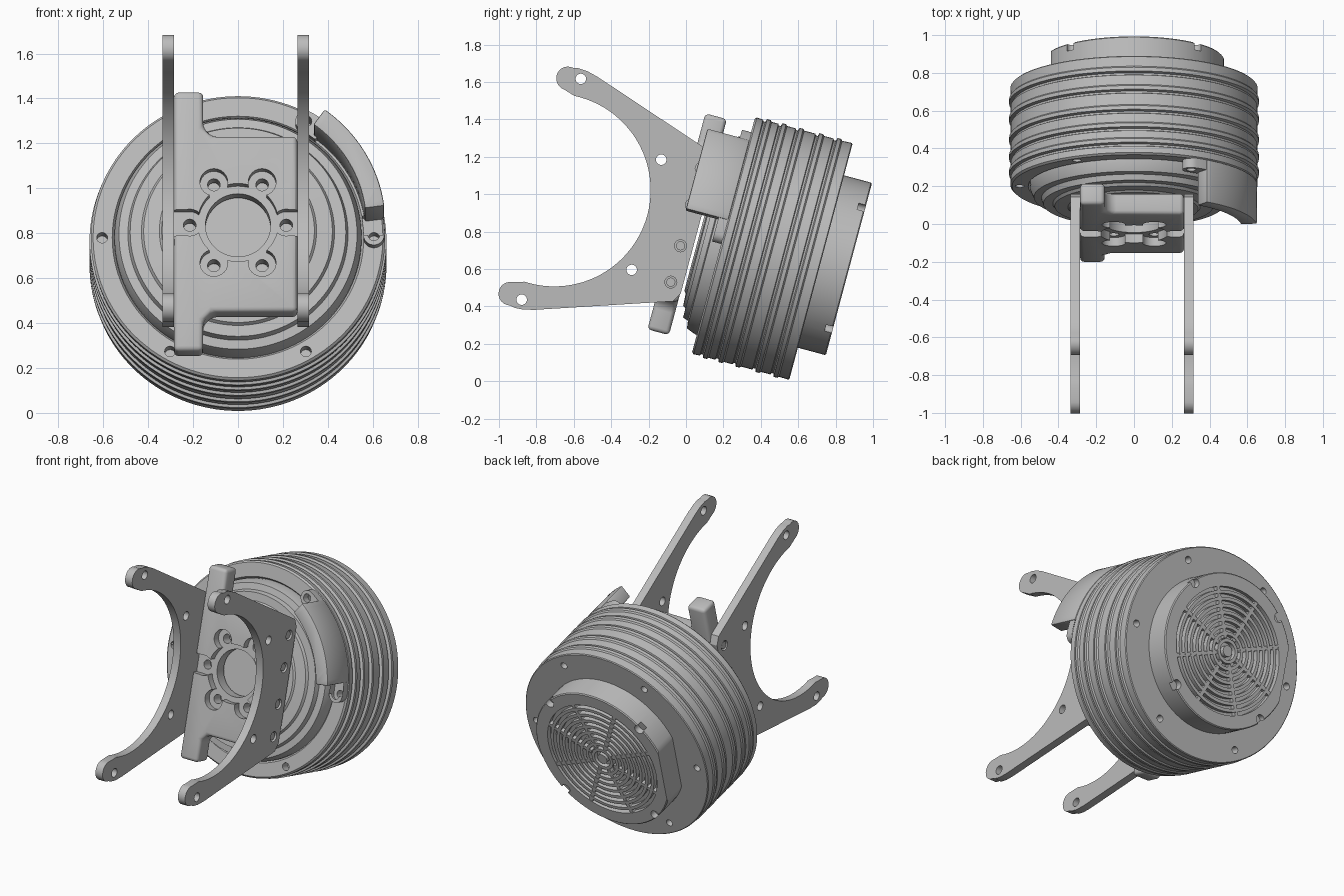
import bpy, bmesh
from math import sin, cos, pi, radians
from mathutils import Matrix, Vector

if "Cube" in bpy.data.objects:
    bpy.data.objects.remove(bpy.data.objects["Cube"])

# Everything is built around a drum axis along y, then tilted into place
PLACE = Matrix.Translation((0, 0.2, 0.78)) @ Matrix.Rotation(radians(-15), 4, 'X')

grey = bpy.data.materials.new("metal_grey")
grey.use_nodes = True
GREY = (0.5, 0.5, 0.5, 1)
grey.diffuse_color = GREY
grey.node_tree.nodes["Principled BSDF"].inputs["Base Color"].default_value = GREY


def finish_mesh(name, bm):
    bmesh.ops.recalc_face_normals(bm, faces=bm.faces)
    mesh = bpy.data.meshes.new(name)
    bm.to_mesh(mesh)
    bm.free()
    mesh.materials.append(grey)
    obj = bpy.data.objects.new(name, mesh)
    bpy.context.collection.objects.link(obj)
    return obj


def lathe(name, profile, steps=96):
    """Turn (radius, y) points around the y axis."""
    bm = bmesh.new()
    verts = [bm.verts.new((r, y, 0)) for r, y in profile]
    edges = [bm.edges.new(pair) for pair in zip(verts, verts[1:])]
    bmesh.ops.spin(bm, geom=verts + edges, cent=(0, 0, 0), axis=(0, 1, 0),
                   angle=2 * pi, steps=steps)
    bmesh.ops.remove_doubles(bm, verts=bm.verts, dist=0.0002)
    return finish_mesh(name, bm)


def prism(name, points, low, high, along='Y'):
    """Extrude an outline: (x, z) points along y, or (y, z) points along x."""
    bm = bmesh.new()
    put = (lambda a, b: (a, low, b)) if along == 'Y' else (lambda a, b: (low, a, b))
    face = bm.faces.new([bm.verts.new(put(a, b)) for a, b in points])
    out = bmesh.ops.extrude_face_region(bm, geom=[face])
    move = Vector((0, high - low, 0)) if along == 'Y' else Vector((high - low, 0, 0))
    bmesh.ops.translate(bm, vec=move,
                        verts=[v for v in out["geom"] if isinstance(v, bmesh.types.BMVert)])
    return finish_mesh(name, bm)


def arc(ca, cb, r, start, end, n=16):
    angles = [radians(start + (end - start) * i / n) for i in range(n + 1)]
    return [(ca + r * cos(t), cb + r * sin(t)) for t in angles]


def disc(a, b, r, low, high, along='Y', name="disc", n=24):
    return prism(name, arc(a, b, r, 0, 360 - 360 / n, n - 1), low, high, along)


def rect(a0, a1, b0, b1):
    return [(a0, b0), (a1, b0), (a1, b1), (a0, b1)]


def sector(r0, r1, start, end):
    return arc(0, 0, r1, start, end) + arc(0, 0, r0, end, start)


def apply(obj, mod):
    bpy.context.view_layer.objects.active = obj
    bpy.ops.object.modifier_apply(modifier=mod.name)


def boolean(obj, other, operation='DIFFERENCE'):
    mod = obj.modifiers.new("bool", 'BOOLEAN')
    mod.operation, mod.solver, mod.object = operation, 'EXACT', other
    apply(obj, mod)
    bpy.data.objects.remove(other)


def bevel(obj, width, segments=3):
    mod = obj.modifiers.new("bevel", 'BEVEL')
    mod.width, mod.segments, mod.limit_method = width, segments, 'ANGLE'
    mod.angle_limit = radians(40)
    apply(obj, mod)


parts = []
ring = [(cos(k * pi / 3), sin(k * pi / 3)) for k in range(6)]

# Ribbed drum with a stepped hub on the front
profile = [(0, -0.125), (0.34, -0.125), (0.35, -0.115), (0.42, -0.11), (0.43, -0.095),
           (0.48, -0.095), (0.49, -0.065), (0.53, -0.06), (0.55, -0.01), (0.55, 0.015),
           (0.56, 0), (0.645, 0), (0.655, 0.01)]
for s in (0.075, 0.16, 0.255, 0.365, 0.465):
    profile += [(0.653, s - 0.03), (0.644, s - 0.026), (0.644, s - 0.016),
                (0.661, s - 0.010), (0.661, s + 0.010), (0.653, s + 0.018)]
profile += [(0.655, 0.535), (0.65, 0.54), (0, 0.54)]
drum = lathe("ribbed_drum", profile, 128)
for x, z in ring:
    boolean(drum, disc(x * 0.605, z * 0.605, 0.024, -0.05, 0.06))
    boolean(drum, disc(x * 0.585, z * 0.585, 0.022, 0.48, 0.6))
parts.append(drum)

# Rear cap with a vent grille of ring grooves bridged by spokes
END = 0.695
profile = [(0, 0.53), (0.477, 0.53), (0.477, END - 0.006), (0.471, END)]
for k in range(8, -1, -1):
    r = 0.045 + 0.042 * k
    profile += [(r + 0.011, END), (r + 0.011, END - 0.03), (r - 0.011, END - 0.03), (r - 0.011, END)]
cap = lathe("rear_cap", profile + [(0, END)])
boolean(cap, prism("cutter", rect(-0.6, -0.44, -0.6, 0.6), 0.5, 0.8))
for x in (-1, 1):
    for z in (-1, 1):
        boolean(cap, disc(x * 0.325, z * 0.325, 0.03, END - 0.04, 0.8))
parts.append(cap)
for k in range(8):
    spoke = prism("grille_spoke", rect(0.08, 0.40, -0.012, 0.012), END - 0.035, END - 0.002)
    spoke.data.transform(Matrix.Rotation(k * pi / 4 + pi / 8, 4, 'Y'))
    parts.append(spoke)

# Curved guard on the left of the drum front, with a screw foot at each end
guard = prism("curved_guard", sector(0.57, 0.657, 7.5, 54), -0.23, 0.004)
bevel(guard, 0.008, 2)
parts.append(guard)
for k, (start, end) in enumerate(((0, 9), (52, 60))):
    foot = prism("guard_foot", sector(0.558, 0.652, start, end), -0.05, 0.003)
    x, z = ring[k]
    boolean(foot, disc(x * 0.605, z * 0.605, 0.047, -0.05, 0.003), 'UNION')
    boolean(foot, disc(x * 0.605, z * 0.605, 0.026, -0.1, 0.05))
    parts.append(foot)

# Mounting plate with a tall side bar and a lobed pocket
plate = prism("mounting_plate", [
    (-0.285, -0.59), (-0.155, -0.59), (-0.155, -0.45), (-0.115, -0.41), (0.264, -0.41),
    (0.264, 0.40), (-0.115, 0.40), (-0.155, 0.44), (-0.155, 0.605), (-0.285, 0.605)],
    -0.262, -0.143)
bevel(plate, 0.022)
boolean(plate, disc(0, 0, 0.18, -0.4, -0.215, n=48))
for x, z in ring:
    boolean(plate, disc(x * 0.215, z * 0.215, 0.062, -0.4, -0.215))
for side in (-1, 1):
    edges = sorted((side * 0.21, side * 0.4))
    boolean(plate, prism("cutter", rect(*edges, -0.06, 0.06), -0.4, -0.215))
boolean(plate, disc(0, 0, 0.145, -0.5, 0, n=48))
for x, z in ring:
    boolean(plate, disc(x * 0.215, z * 0.215, 0.028, -0.5, 0))
parts.append(plate)

# Forked side arms, symmetric about the drum axis
upper = [(-0.14, 0.36), (-0.17, 0.41), (-0.87, 0.645), (-0.93, 0.66), (-0.98, 0.663)]
upper += arc(-1.02, 0.596, 0.063, 75, 265, 12)
bow = arc(-0.936, 0, 0.515, 93, -93, 48)
lower = [(y, -z) for y, z in reversed(upper)]
for name, x0, x1 in (("left_arm", 0.264, 0.316), ("right_arm", -0.337, -0.285)):
    arm = prism(name, upper + bow + lower, x0, x1, 'X')
    for z in (-1, 1):
        for y, h, r in ((-0.953, 0.611, 0.028), (-0.426, 0.305, 0.028),
                        (-0.207, 0.113, 0.032), (-0.207, 0.314, 0.032)):
            boolean(arm, disc(y, z * h, r, x0 - 0.02, x1 + 0.02, 'X'))
            if y > -0.3:  # recessed screws
                parts.append(disc(y, z * h, 0.024, x0 + 0.004, x1 - 0.008, 'X', "arm_screw"))
    parts.append(arm)

# Tilt all parts into place and shade them
bpy.ops.object.select_all(action='DESELECT')
for obj in parts:
    obj.data.transform(PLACE)
    obj.select_set(True)
bpy.context.view_layer.objects.active = drum
bpy.ops.object.shade_smooth_by_angle(angle=radians(30))
